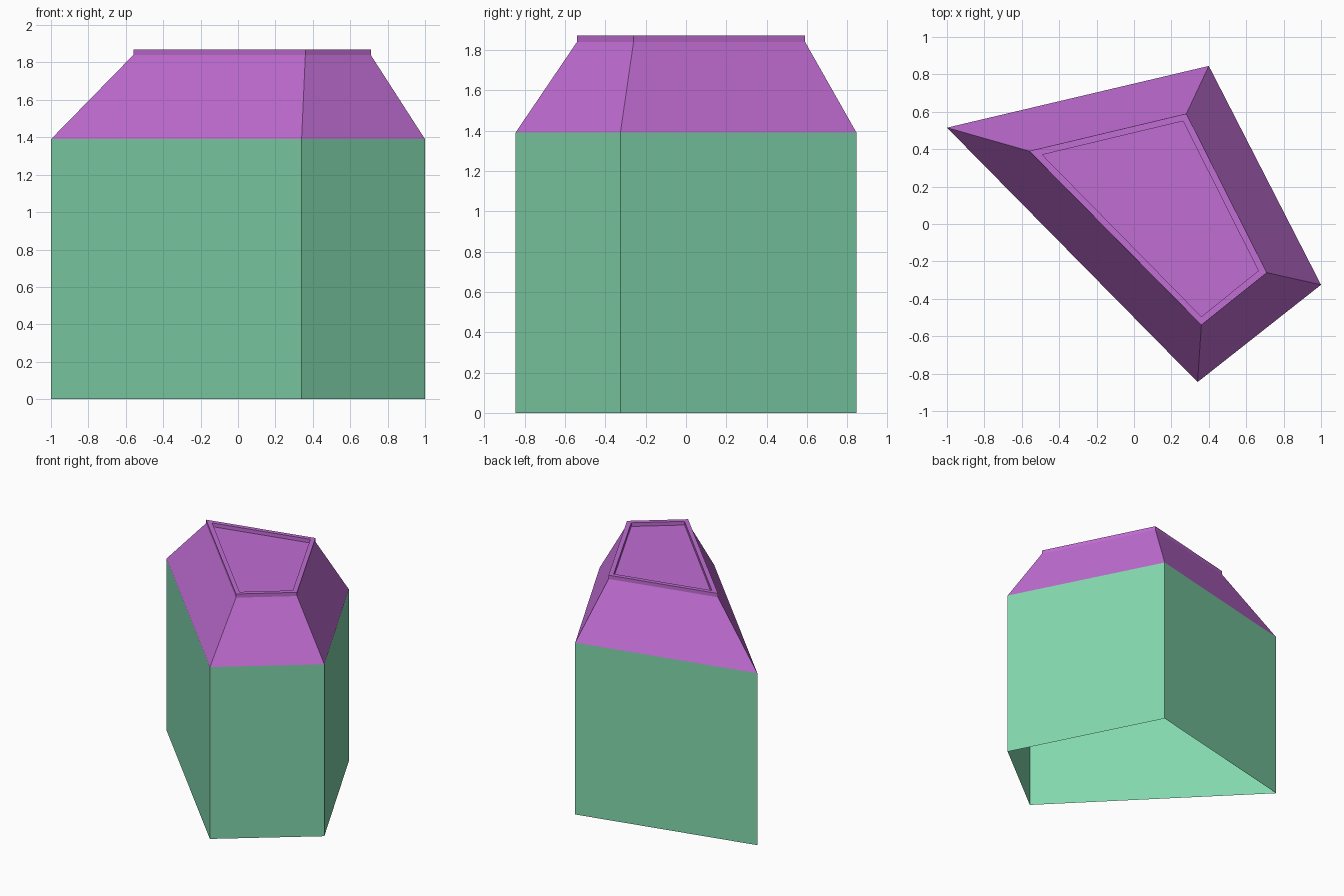
import bpy
import bmesh

default = bpy.data.objects.get("Cube")
if default:
    bpy.data.objects.remove(default, do_unlink=True)


def make_material(name, color):
    mat = bpy.data.materials.new(name)
    mat.use_nodes = True
    mat.diffuse_color = color
    mat.node_tree.nodes["Principled BSDF"].inputs["Base Color"].default_value = color
    return mat


def loft(name, rings, mat, cap_end=False):
    """Join four-cornered outlines, each given with its height, into one surface."""
    bm = bmesh.new()
    loops = [[bm.verts.new((x, y, z)) for x, y in outline] for outline, z in rings]
    for low, high in zip(loops, loops[1:]):
        for i in range(len(low)):
            j = (i + 1) % len(low)
            bm.faces.new((low[i], low[j], high[j], high[i]))
    if cap_end:
        bm.faces.new(loops[-1])
    mesh = bpy.data.meshes.new(name)
    bm.to_mesh(mesh)
    bm.free()
    mesh.materials.append(mat)
    obj = bpy.data.objects.new(name, mesh)
    bpy.context.collection.objects.link(obj)
    return obj


green = make_material("wall green", (0.223, 0.680, 0.420, 1))
purple = make_material("roof purple", (0.533, 0.153, 0.651, 1))

# Outlines, counter-clockwise from the right corner
footprint = [(-1.0, 0.515), (0.34, -0.845), (1.0, -0.325), (0.40, 0.845)]
roof_edge = [(-0.56, 0.39), (0.36, -0.54), (0.71, -0.26), (0.28, 0.59)]
rim_inside = [(-0.49, 0.37), (0.36, -0.495), (0.665, -0.25), (0.262, 0.55)]

eave, deck, rim_top = 1.39, 1.84, 1.87

# Walls, open underneath
loft("walls", [(footprint, 0), (footprint, eave)], green)

# Sloped roof, raised rim and sunken flat deck
loft("roof", [(footprint, eave), (roof_edge, deck), (roof_edge, rim_top),
              (rim_inside, rim_top), (rim_inside, deck)], purple, cap_end=True)
